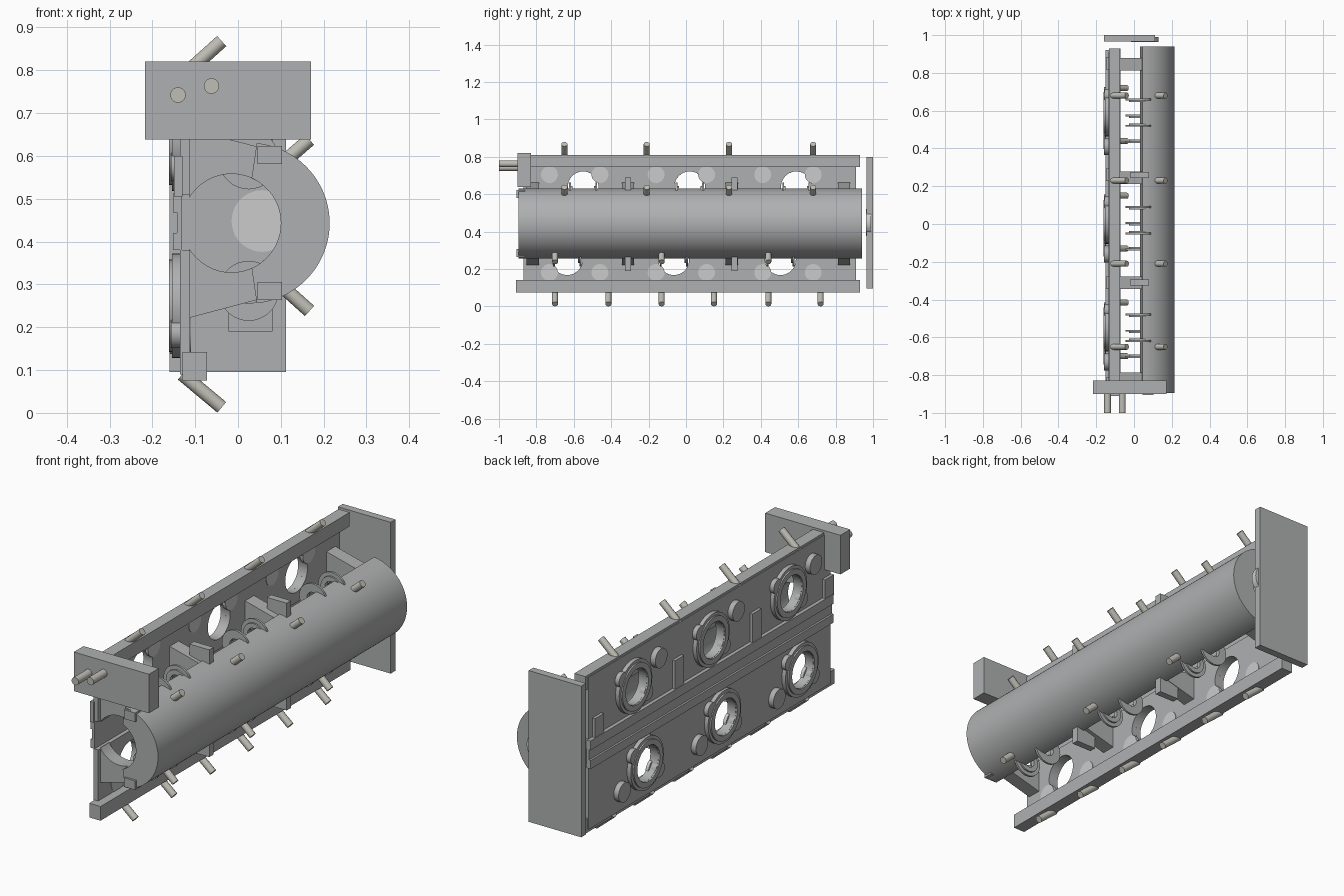
import bpy, bmesh
from math import sin, cos, radians, pi
from mathutils import Vector

if "Cube" in bpy.data.objects:
    bpy.data.objects.remove(bpy.data.objects["Cube"])


def material(name, col):
    m = bpy.data.materials.new(name)
    m.diffuse_color = (*col, 1)
    m.use_nodes = True
    m.node_tree.nodes["Principled BSDF"].inputs["Base Color"].default_value = m.diffuse_color
    return m


body_mat = material("body_dark_grey", (0.43, 0.435, 0.44))
pin_mat = material("pin_warm_grey", (0.52, 0.51, 0.46))
plug_mat = material("plug_light_grey", (0.76, 0.76, 0.76))


def finish(bm, name, smooth=True, mat=None):
    bmesh.ops.recalc_face_normals(bm, faces=bm.faces)
    me = bpy.data.meshes.new(name)
    bm.to_mesh(me)
    bm.free()
    ob = bpy.data.objects.new(name, me)
    bpy.context.collection.objects.link(ob)
    me.materials.append(mat or body_mat)
    if smooth:
        shade(ob)
    return ob


def shade(ob):
    bpy.ops.object.select_all(action='DESELECT')
    ob.select_set(True)
    bpy.context.view_layer.objects.active = ob
    bpy.ops.object.shade_smooth_by_angle(angle=radians(30))


def box(name, x0, x1, y0, y1, z0, z1):
    bm = bmesh.new()
    bmesh.ops.create_cube(bm, size=1)
    for v in bm.verts:
        v.co = ((x0 + x1) / 2 + v.co.x * (x1 - x0),
                (y0 + y1) / 2 + v.co.y * (y1 - y0),
                (z0 + z1) / 2 + v.co.z * (z1 - z0))
    return finish(bm, name, False)


def rod(name, a, b, r, seg=20, mat=None):
    a, b = Vector(a), Vector(b)
    d = b - a
    bm = bmesh.new()
    bmesh.ops.create_cone(bm, cap_ends=True, segments=seg, radius1=r, radius2=r, depth=d.length)
    q = Vector((0, 0, 1)).rotation_difference(d)
    for v in bm.verts:
        v.co = q @ v.co + (a + b) / 2
    return finish(bm, name, True, mat)


def prism(name, pts, y0, y1, smooth=False):
    # extrude an xz outline along y
    bm = bmesh.new()
    f = bm.faces.new([bm.verts.new((x, y0, z)) for x, z in pts])
    r = bmesh.ops.extrude_face_region(bm, geom=[f])
    for v in r['geom']:
        if isinstance(v, bmesh.types.BMVert):
            v.co.y = y1
    bm.faces.ensure_lookup_table()
    if not any(all(abs(v.co.y - y0) < 1e-6 for v in g.verts) for g in bm.faces):
        bm.faces.new([v for v in bm.verts if abs(v.co.y - y0) < 1e-6])
    return finish(bm, name, smooth)


def ring(name, c, axis, half, r_out, r_in, seg=40):
    # flat washer around axis 'x' or 'y'
    bm = bmesh.new()
    loops = []
    for i in range(seg):
        t = 2 * pi * i / seg
        col = []
        for r, h in ((r_out, -half), (r_out, half), (r_in, half), (r_in, -half)):
            p = (h, r * cos(t), r * sin(t)) if axis == 'x' else (r * cos(t), h, r * sin(t))
            col.append(bm.verts.new(Vector(c) + Vector(p)))
        loops.append(col)
    for i in range(seg):
        a, b = loops[i], loops[(i + 1) % seg]
        for k in range(4):
            bm.faces.new((a[k], b[k], b[(k + 1) % 4], a[(k + 1) % 4]))
    return finish(bm, name)


def cut(ob, cutters):
    bpy.context.view_layer.objects.active = ob
    for c in cutters:
        m = ob.modifiers.new("cut", 'BOOLEAN')
        m.operation = 'DIFFERENCE'
        m.solver = 'EXACT'
        m.object = c
        bpy.ops.object.modifier_apply(modifier=m.name)
    for c in cutters:
        bpy.data.objects.remove(c)
    shade(ob)


# half cylinder shell with eccentric bore
pts = [(0.024 + 0.19 * cos(radians(a)), 0.443 + 0.188 * sin(radians(a))) for a in range(-84, 85, 4)]
pts += [(-0.015 + 0.115 * cos(radians(a)), 0.443 + 0.115 * sin(radians(a))) for a in range(66, -67, -6)]
prism("half_shell", pts, -0.895, 0.94, True)

# back plates with port holes, port rings and bosses
uy = (-0.55, 0.02, 0.59)
ly = (-0.635, -0.065, 0.505)
for tag, ys, zc, z0, z1 in (("upper", uy, 0.64, 0.51, 0.80), ("lower", ly, 0.25, 0.09, 0.38)):
    plate = box(tag + "_back_plate", -0.135, -0.112, -0.87, 0.91, z0, z1)
    cut(plate, [rod("cutter", (-0.3, y, zc), (0, y, zc), 0.082, 48) for y in ys])
    s = 1 if tag == "upper" else -1
    for y in ys:
        ring(tag + "_port_flange", (-0.144, y, zc), 'x', 0.010, 0.122, 0.082)
        ring(tag + "_port_lip", (-0.149, y, zc), 'x', 0.012, 0.108, 0.083)
        for k in (1, -1):
            dy, dz = 0.092 * k, 0.065 * k
            rod(tag + "_flange_ear", (-0.156, y + dy, zc + dz), (-0.132, y + dy, zc + dz), 0.034)
    zb = 0.705 if s > 0 else 0.182
    for i, y in enumerate((-0.73, -0.46, -0.16, 0.11, 0.41, 0.68)):
        rod(tag + "_plug_face", (-0.125, y, zb), (-0.110, y, zb), 0.045, 28, plug_mat)
        if (i % 2 == 0) == (s > 0):
            rod(tag + "_boss", (-0.16, y, zb), (-0.13, y, zb), 0.045, 28)

# long edge rails
box("top_rail", -0.132, -0.075, -0.90, 0.93, 0.745, 0.81)
box("bottom_rail", -0.13, -0.072, -0.91, 0.93, 0.076, 0.142)

# centre strips and clips on the back
for z0, z1, x0 in ((0.38, 0.42, -0.152), (0.42, 0.468, -0.143), (0.468, 0.512, -0.152)):
    box("centre_strip", x0, -0.131, -0.87, 0.92, z0, z1)
for y, z1 in ((-0.845, 0.60), (-0.31, 0.645), (0.26, 0.645), (0.85, 0.60)):
    box("upper_clip", -0.149, -0.13, y - 0.033, y + 0.033, 0.505, z1)

# ribs between plates and shell
for y in (-0.82, -0.31, 0.245, 0.845):
    rib = prism("rib", [(-0.113, 0.222), (0.06, 0.268), (0.06, 0.618), (-0.113, 0.662)],
                y - 0.033, y + 0.033)
    cut(rib, [rod("cutter", (-0.015, y - 0.2, 0.443), (-0.015, y + 0.2, 0.443), 0.115, 48)])
for y in (-0.31, 0.26):
    box("upper_rib_block", -0.022, 0.08, y - 0.016, y + 0.016, 0.60, 0.69)
    box("lower_rib_block", -0.022, 0.08, y - 0.016, y + 0.016, 0.19, 0.28)
for z in (0.602, 0.285):
    box("shell_end_tab", 0.045, 0.103, -0.905, -0.86, z - 0.021, z + 0.021)

# paired guide rings in the slots
for ys, z in ((uy, 0.592), (ly, 0.285)):
    for y in ys:
        for d in (-0.07, 0.07):
            ring("guide_ring", (0.025, y + d, z), 'y', 0.005, 0.07, 0.03, 36)
            ring("guide_ring_hub", (0.025, y + d * 0.93, z), 'y', 0.008, 0.052, 0.03, 36)

# slanted pins on rails and shell
for y in (-0.65, -0.21, 0.23, 0.68):
    rod("top_rail_pin", (-0.125, y, 0.79), (-0.038, y, 0.868), 0.016, 16, pin_mat)
    rod("upper_shell_pin", (0.10, y, 0.58), (0.167, y, 0.638), 0.016, 16, pin_mat)
for i, y in enumerate((-0.70, -0.415, -0.13, 0.15, 0.44, 0.72)):
    rod("bottom_rail_pin", (-0.13, y, 0.09), (-0.038, y, 0.013), 0.016, 16, pin_mat)
    if i % 2 == 0:
        rod("lower_shell_pin", (0.10, y, 0.298), (0.167, y, 0.238), 0.016, 16, pin_mat)

# front block with two pins
box("front_block", -0.217, 0.171, -0.90, -0.828, 0.638, 0.82)
for x, z in ((-0.14, 0.742), (-0.062, 0.763)):
    rod("front_pin", (x, -1.0, z), (x, -0.89, z), 0.018, 20, pin_mat)

# rear plate with disc
box("rear_plate", -0.16, 0.112, 0.965, 1.0, 0.095, 0.80)
rod("rear_disc", (0.057, 0.963, 0.448), (0.057, 0.99, 0.448), 0.072, 36, plug_mat)
